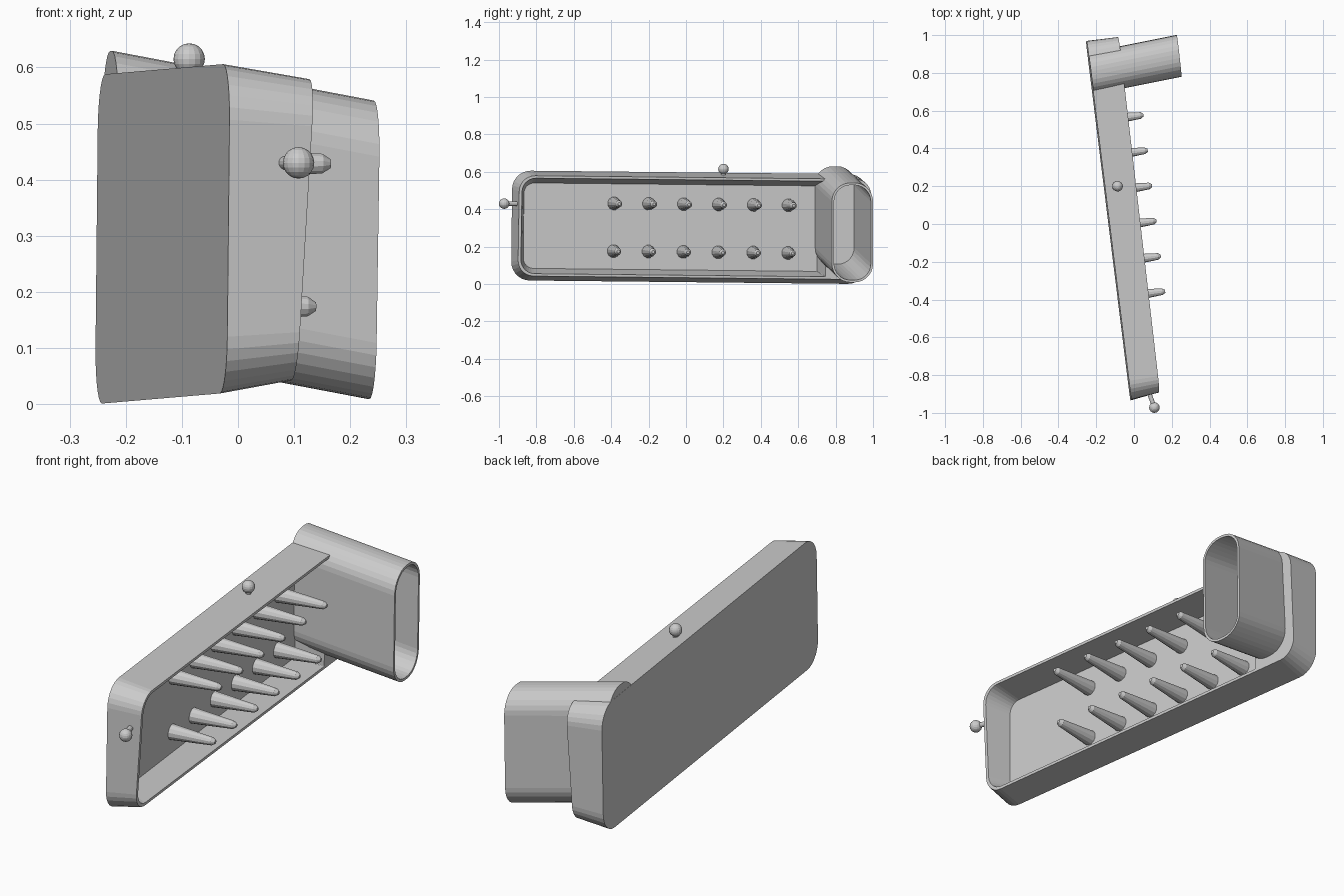
import bpy, bmesh, math
from mathutils import Vector

if "Cube" in bpy.data.objects:
    bpy.data.objects.remove(bpy.data.objects["Cube"])

grey = bpy.data.materials.new("light_grey")
grey.diffuse_color = (0.6, 0.6, 0.6, 1)
grey.use_nodes = True
grey.node_tree.nodes["Principled BSDF"].inputs["Base Color"].default_value = grey.diffuse_color

# Slightly tilted tray frame: U along the length, V up, W out of the open side
O = Vector((-0.02, -0.935, 0.02))
U = Vector((-0.235, 1.9, -0.02)).normalized()
V = Vector((0.01, 0.01, 1)).normalized()
W = U.cross(V).normalized()
L, H = 1.914, 0.587


def P(u, v, w):
    return O + U * u + V * v + W * w


def depth(u, v):
    return 0.127 + 0.05 * v + 0.008 * u


def rounded_rect(a0, a1, b0, b1, radii, n=7):
    pts = []
    corners = [(a0, b0, 1, 1, 180), (a1, b0, -1, 1, 270),
               (a1, b1, -1, -1, 0), (a0, b1, 1, -1, 90)]
    for (a, b, sa, sb, start), r in zip(corners, radii):
        for i in range(n + 1):
            t = math.radians(start + 90 * i / n)
            pts.append((a + sa * r + r * math.cos(t), b + sb * r + r * math.sin(t)))
    return pts


def skin(name, loops):
    """Join a chain of equal loops and close both ends."""
    bm = bmesh.new()
    rings = [[bm.verts.new(p) for p in loop] for loop in loops]
    n = len(rings[0])
    for r, s in zip(rings, rings[1:]):
        for i in range(n):
            j = (i + 1) % n
            bm.faces.new((r[i], r[j], s[j], s[i]))
    bm.faces.new(rings[0])
    bm.faces.new(rings[-1])
    bmesh.ops.recalc_face_normals(bm, faces=bm.faces[:])
    return finish(name, bm)


def finish(name, bm):
    me = bpy.data.meshes.new(name)
    bm.to_mesh(me)
    bm.free()
    me.materials.append(grey)
    ob = bpy.data.objects.new(name, me)
    bpy.context.collection.objects.link(ob)
    return ob


# Tray: drafted outer wall, thin rim, sloping cavity with a square far end
back = rounded_rect(0, L, 0, H, [0.1] * 4)
rim = rounded_rect(0.02, L, 0.025, H - 0.025, [0.085] * 4)
lip = rounded_rect(0.035, 1.675, 0.038, H - 0.038, [0.075, 0.004, 0.004, 0.075])
floor = rounded_rect(0.062, 1.645, 0.065, H - 0.065, [0.055, 0.004, 0.004, 0.055])
tray = skin("tray", [
    [P(u, v, 0) for u, v in back],
    [P(u, v, depth(u, v)) for u, v in rim],
    [P(u, v, depth(u, v)) for u, v in lip],
    [P(u, v, 0.02) for u, v in floor]])

# Spout: skewed rounded tube running from the tray back to an open mouth
AXIS = Vector((1, 0.2, -0.19)).normalized()
MOUTH = Vector((0.237, 0.89, 0.275))
SIDE = Vector((-0.025, 0.22, 0)).normalized()
UP = Vector((0.015, 0, 1)).normalized()


def mouth_loop(inset):
    a, b, r = 0.111 - inset, 0.266 - inset, 0.1 - inset
    return [MOUTH + SIDE * s + UP * t for s, t in rounded_rect(-a, a, -b, b, [r] * 4)]


def drop(loop, w):
    """Slide a loop along the spout axis down to depth w in the tray."""
    return [p - AXIS * (((p - O).dot(W) - w) / AXIS.dot(W)) for p in loop]


outer, inner, middle = mouth_loop(0), mouth_loop(0.012), mouth_loop(0.006)
skin("spout", [drop(outer, 0.001), outer, inner, drop(inner, 0.02)])

# Clear the tray material inside the spout
cutter = skin("spout_cutter", [drop(middle, 0.012), middle])
cutter.hide_render = True
mod = tray.modifiers.new("hollow", 'BOOLEAN')
mod.operation = 'DIFFERENCE'
mod.solver = 'EXACT'
mod.object = cutter
dg = bpy.context.evaluated_depsgraph_get()
cut_mesh = bpy.data.meshes.new_from_object(tray.evaluated_get(dg))
tray.modifiers.clear()
tray.data = cut_mesh
bpy.data.objects.remove(cutter)


def round_bar(name, start, direction, profile, sides=12):
    d = direction.normalized()
    a = d.orthogonal().normalized()
    b = d.cross(a)
    angles = [2 * math.pi * i / sides for i in range(sides)]
    skin(name, [[start + d * h + (a * math.cos(t) + b * math.sin(t)) * r for t in angles]
                for h, r in profile])


# Two rows of tapered pegs
for row, (v, tip) in enumerate([(0.162, 0.226), (0.417, 0.25)]):
    for i in range(6):
        round_bar(f"peg_{row}_{i}", P(0.548 + 0.188 * i, v, 0), W,
                  [(0.01, 0.036), (tip - 0.015, 0.018), (tip, 0.008)])

# Ball knobs on the top wall and the near end
for name, c in (("top_knob", (-0.087, 0.2, 0.615)), ("end_knob", (0.108, -0.972, 0.43))):
    bm = bmesh.new()
    bmesh.ops.create_uvsphere(bm, u_segments=16, v_segments=10, radius=0.028)
    bmesh.ops.translate(bm, verts=bm.verts[:], vec=c)
    finish(name, bm)
round_bar("end_knob_stem", Vector((0.108, -0.972, 0.43)), Vector((-0.025, 0.07, 0)),
          [(0, 0.012), (0.072, 0.012)])
round_bar("top_knob_stem", Vector((-0.087, 0.2, 0.615)), Vector((0, 0, -1)),
          [(0, 0.012), (0.04, 0.012)])
